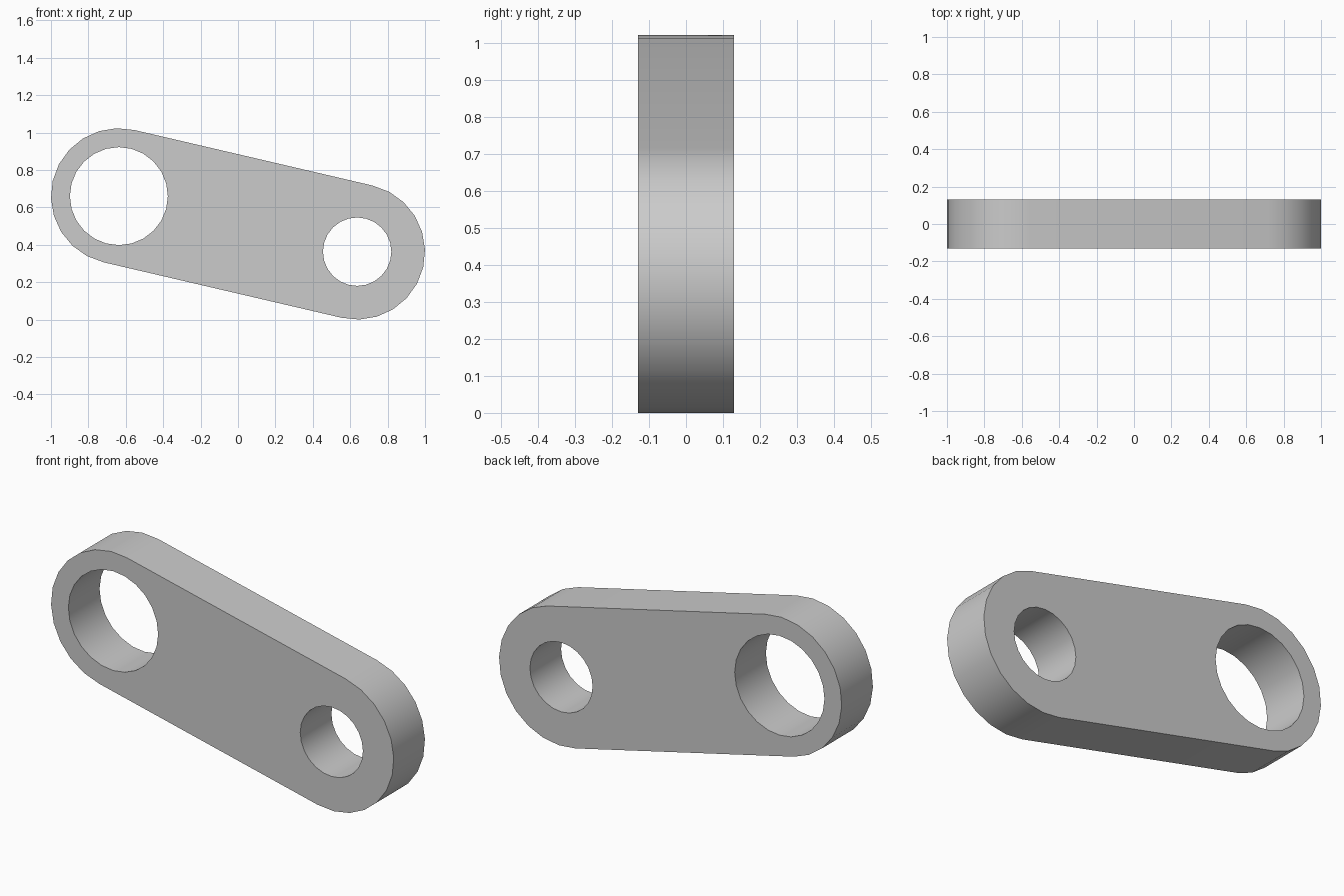
import bpy, bmesh
from math import atan2, cos, sin, pi, radians
from mathutils import Vector

cube = bpy.data.objects.get("Cube")
if cube:
    bpy.data.objects.remove(cube, do_unlink=True)

HALF_DEPTH = 0.13
RADIUS = 0.363
UPPER = (-0.637, 0.66)
LOWER = (0.637, 0.363)


def arc(centre, radius, start, sweep, steps):
    """Points along an arc in the front plane."""
    return [Vector((centre[0] + radius * cos(start + sweep * i / steps),
                    -HALF_DEPTH,
                    centre[1] + radius * sin(start + sweep * i / steps)))
            for i in range(steps + 1)]


def add_loop(bm, points):
    verts = [bm.verts.new(p) for p in points]
    return [bm.edges.new((a, b)) for a, b in zip(verts, verts[1:] + verts[:1])]


# Outline: two half circles joined by their tangents
normal = atan2(LOWER[1] - UPPER[1], LOWER[0] - UPPER[0]) + pi / 2
outline = (arc(LOWER, RADIUS, normal, -pi, 12)
           + arc(UPPER, RADIUS, normal - pi, -pi, 12))

# Plate with a large and a small hole
bm = bmesh.new()
edges = add_loop(bm, outline)
edges += add_loop(bm, arc(UPPER, 0.262, 0, 2 * pi, 24)[:-1])
edges += add_loop(bm, arc(LOWER, 0.183, 0, 2 * pi, 24)[:-1])
bmesh.ops.triangle_fill(bm, edges=edges, use_beauty=True, use_dissolve=False)

# Thickness
extruded = bmesh.ops.extrude_face_region(bm, geom=bm.faces[:], use_keep_orig=True)
moved = [g for g in extruded["geom"] if isinstance(g, bmesh.types.BMVert)]
bmesh.ops.translate(bm, verts=moved, vec=(0, 2 * HALF_DEPTH, 0))
bmesh.ops.recalc_face_normals(bm, faces=bm.faces[:])

mesh = bpy.data.meshes.new("link_plate")
bm.to_mesh(mesh)
bm.free()
plate = bpy.data.objects.new("link_plate", mesh)
bpy.context.collection.objects.link(plate)

# Plain grey material
grey = bpy.data.materials.new("plain_grey")
grey.use_nodes = True
colour = (0.6, 0.6, 0.6, 1)
grey.diffuse_color = colour
grey.node_tree.nodes["Principled BSDF"].inputs["Base Color"].default_value = colour
mesh.materials.append(grey)

# Smooth rims with sharp edges
bpy.ops.object.select_all(action="DESELECT")
plate.select_set(True)
bpy.context.view_layer.objects.active = plate
bpy.ops.object.shade_smooth_by_angle(angle=radians(30))
